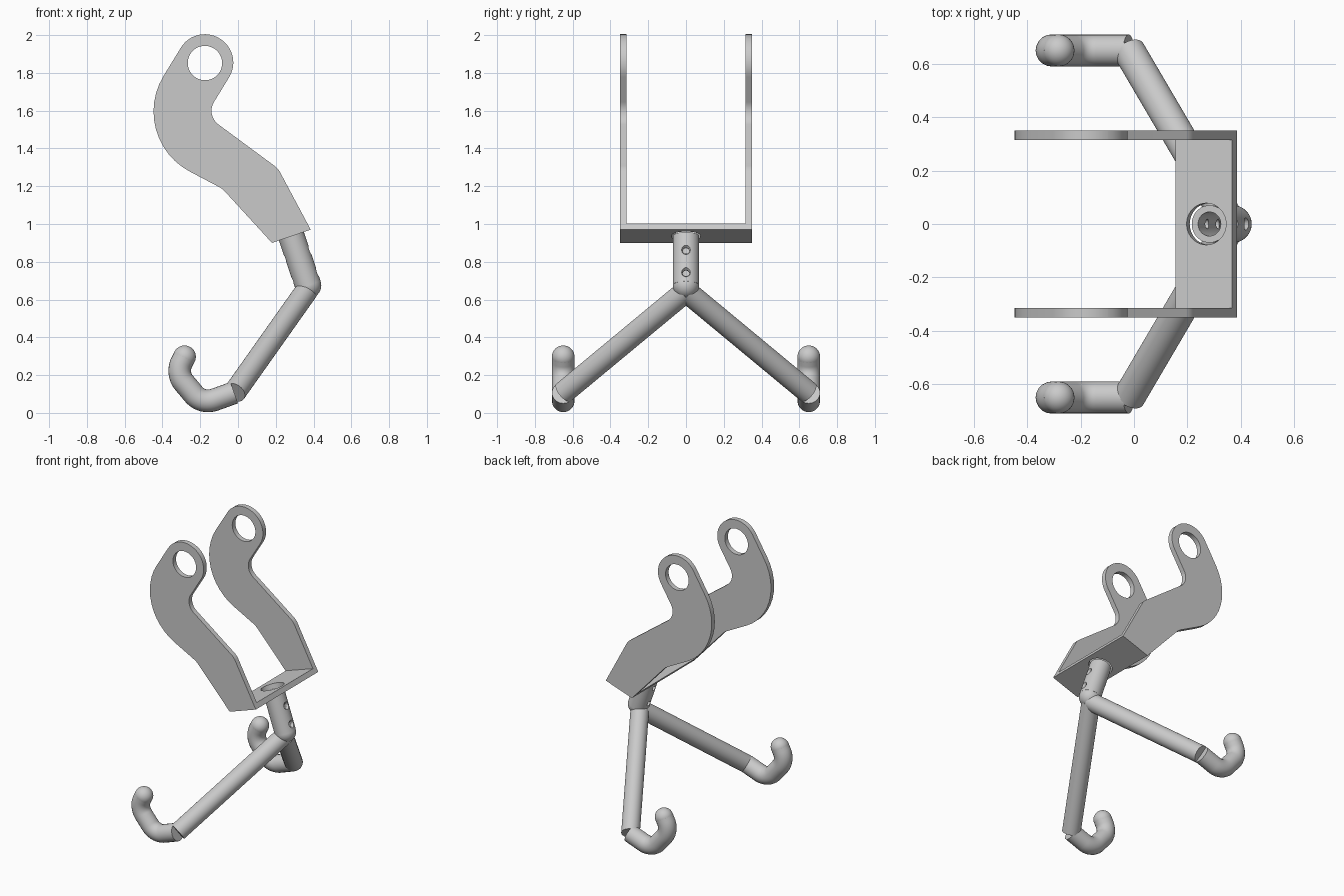
import bpy, bmesh, math
from mathutils import Vector

cube = bpy.data.objects.get("Cube")
if cube:
    bpy.data.objects.remove(cube, do_unlink=True)

grey = bpy.data.materials.new("plain_grey")
colour = (0.59, 0.59, 0.59, 1)
grey.diffuse_color = colour
grey.use_nodes = True
grey.node_tree.nodes["Principled BSDF"].inputs["Base Color"].default_value = colour


def finish(ob, name):
    ob.name = name
    ob.data.materials.clear()
    ob.data.materials.append(grey)
    bpy.ops.object.select_all(action='DESELECT')
    ob.select_set(True)
    bpy.context.view_layer.objects.active = ob
    bpy.ops.object.shade_smooth_by_angle(angle=math.radians(30))
    return ob


def rounded(points, closed, steps=12):
    """Round each (x, z, radius) corner with an arc."""
    out, n = [], len(points)
    for i, (x, z, r) in enumerate(points):
        p = Vector((x, z))
        if r == 0 or (not closed and i in (0, n - 1)):
            out.append(p)
            continue
        a = (Vector(points[i - 1][:2]) - p).normalized()
        b = (Vector(points[(i + 1) % n][:2]) - p).normalized()
        half = a.angle(b) / 2
        centre = p + (a + b).normalized() * r / math.sin(half)
        start = p + a * r / math.tan(half) - centre
        end = p + b * r / math.tan(half) - centre
        sweep = math.pi - 2 * half
        for k in range(steps + 1):
            t = k / steps
            out.append(centre + (start * math.sin((1 - t) * sweep)
                                 + end * math.sin(t * sweep)) / math.sin(sweep))
    return out


def extrude(name, loops, y0, y1):
    """Fill an outline with optional holes and give it thickness along y."""
    bm = bmesh.new()
    edges = []
    for loop in loops:
        vs = [bm.verts.new((p[0], y0, p[1])) for p in loop]
        edges += [bm.edges.new((vs[i - 1], vs[i])) for i in range(len(vs))]
    bmesh.ops.triangle_fill(bm, use_beauty=True, edges=edges, normal=(0, 1, 0))
    new = bmesh.ops.extrude_face_region(bm, geom=bm.faces[:])["geom"]
    bmesh.ops.translate(bm, vec=(0, y1 - y0, 0),
                        verts=[v for v in new if isinstance(v, bmesh.types.BMVert)])
    bmesh.ops.recalc_face_normals(bm, faces=bm.faces)
    bmesh.ops.dissolve_limit(bm, angle_limit=0.01, verts=bm.verts, edges=bm.edges)
    me = bpy.data.meshes.new(name)
    bm.to_mesh(me)
    bm.free()
    ob = bpy.data.objects.new(name, me)
    bpy.context.collection.objects.link(ob)
    return finish(ob, name)


def rod(name, a, b, r1, r2=None):
    a, b = Vector(a), Vector(b)
    bpy.ops.mesh.primitive_cone_add(vertices=48, radius1=r1, radius2=r1 if r2 is None else r2,
                                    depth=(b - a).length, location=(a + b) / 2)
    ob = bpy.context.object
    ob.rotation_euler = (b - a).to_track_quat('Z', 'Y').to_euler()
    return finish(ob, name)


def ball(name, centre, r):
    bpy.ops.mesh.primitive_uv_sphere_add(segments=32, ring_count=16, radius=r, location=centre)
    return finish(bpy.context.object, name)


def cut(ob, cutter):
    mod = ob.modifiers.new("cut", 'BOOLEAN')
    mod.operation, mod.solver, mod.object = 'DIFFERENCE', 'EXACT', cutter
    bpy.ops.object.select_all(action='DESELECT')
    bpy.context.view_layer.objects.active = ob
    ob.select_set(True)
    bpy.context.view_layer.update()
    bpy.ops.object.modifier_apply(modifier=mod.name)
    bpy.data.objects.remove(cutter, do_unlink=True)


# Curved side plates with an eye at the top
arm = [(0.18, 0.90, 0), (0.385, 0.97, 0), (0.212, 1.294, 0.1), (-0.17, 1.576, 0.09),
       (0.031, 1.904, 0.148), (-0.225, 2.06, 0.148), (-0.595, 1.456, 0.36),
       (-0.083, 1.187, 0.12)]
turns = [math.tau * k / 48 for k in range(48)]
eye = [(-0.175 + 0.091 * math.cos(a), 1.852 + 0.091 * math.sin(a)) for a in turns]
for side, label in ((-1, "right"), (1, "left")):
    extrude(label + "_side_plate", [rounded(arm, True), eye], side * 0.315, side * 0.35)

# Tilted base plate, with the socket axis square to it
base = extrude("base_plate", [[(0.18, 0.90), (0.385, 0.97), (0.368, 1.002), (0.155, 0.93)]],
               -0.315, 0.315)
top = Vector((0.2825, 0, 0.935))
axis = Vector((0.323, 0, -0.946)).normalized()
out = Vector((-axis.z, 0, axis.x))
cut(base, rod("plate_hole_cutter", top - axis * 0.1, top + axis * 0.1, 0.078))
finish(base, "base_plate")

# Hollow socket tube with two countersunk cross holes, rounded off at the bottom
tube = rod("socket_tube", top, top + axis * 0.275, 0.07)
joint = ball("leg_joint", top + axis * 0.275, 0.0695)
for part in (tube, joint):
    cut(part, rod("bore_cutter", top - axis * 0.1, top + axis * 0.26, 0.045))
for t in (0.10, 0.225):
    p = top + axis * t
    cut(tube, rod("cross_hole_cutter", p - out * 0.1, p + out * 0.1, 0.018))
    cut(tube, rod("countersink_cutter", p + out * 0.045, p + out * 0.08, 0.01, 0.032))
    cut(joint, rod("joint_hole_cutter", p - out * 0.1, p + out * 0.1, 0.025))
finish(tube, "socket_tube")
finish(joint, "leg_joint")

# Spread legs ending in upturned hooks
hook = [(-0.02, 0.107, 0), (-0.19, 0.046, 0.1), (-0.328, 0.21, 0.1), (-0.283, 0.297, 0)]
for side, label in ((-1, "right"), (1, "left")):
    rod(label + "_leg", (0.362, 0, 0.645), (-0.018, side * 0.648, 0.108), 0.06)
    path = rounded(hook, False)
    cu = bpy.data.curves.new("hook", 'CURVE')
    cu.dimensions, cu.bevel_depth, cu.bevel_resolution = '3D', 0.06, 8
    cu.use_fill_caps = True
    spline = cu.splines.new('POLY')
    spline.points.add(len(path) - 1)
    for point, p in zip(spline.points, path):
        point.co = (p.x, side * 0.65, p.y, 1)
    ob = bpy.data.objects.new("hook", cu)
    bpy.context.collection.objects.link(ob)
    bpy.ops.object.select_all(action='DESELECT')
    ob.select_set(True)
    bpy.context.view_layer.objects.active = ob
    bpy.ops.object.convert(target='MESH')
    finish(bpy.context.object, label + "_hook")
    ball(label + "_hook_tip", (path[-1].x, side * 0.65, path[-1].y), 0.06)
